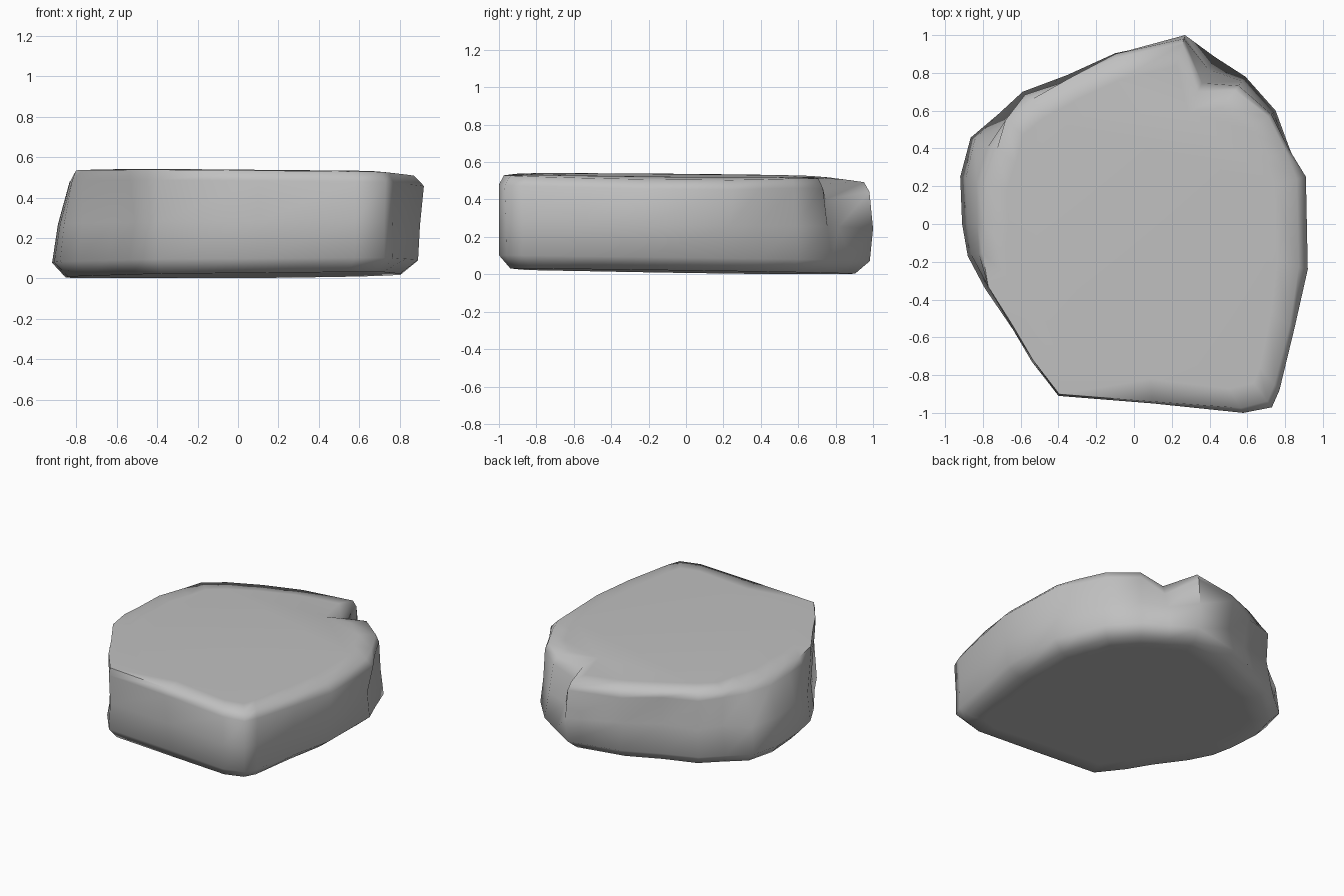
import bpy
import bmesh
from mathutils import Vector

default_cube = bpy.data.objects.get("Cube")
if default_cube:
    bpy.data.objects.remove(default_cube, do_unlink=True)

# Stone colour
stone = bpy.data.materials.new("stone_grey")
stone.use_nodes = True
stone_colour = (0.53, 0.53, 0.53, 1)
stone.diffuse_color = stone_colour
stone.node_tree.nodes["Principled BSDF"].inputs["Base Color"].default_value = stone_colour

# Outline stations: x, y, then insets of the foot, belly, shoulder and crown
stations = [
    (-.40, -.91, .06, .01, .00, .01), (.10, -.95, .05, .01, .00, .01),
    (.58, -1.0, .07, .00, .00, .03), (.73, -.97, .09, .01, .00, .04),
    (.77, -.88, .08, .01, .00, .04), (.85, -.55, .11, .03, .00, .03),
    (.92, -.24, .12, .02, .00, .05), (.91, .25, .11, .04, .00, .05),
    (.83, .40, .08, .05, .01, .03), (.75, .60, .07, .02, .03, .05),
    (.59, .78, .07, .03, .06, .09), (.43, .89, .08, .08, .16, .21),
    (.27, 1.0, .10, .00, .02, .05), (-.10, .91, .08, .05, .01, .03),
    (-.35, .79, .07, .06, .03, .02), (-.59, .70, .07, .03, .02, .06),
    (-.72, .58, .07, .07, .05, .05), (-.87, .46, .08, .03, .11, .16),
    (-.92, .25, .07, .03, .09, .14), (-.91, .00, .07, .03, .08, .12),
    (-.88, -.17, .07, .02, .06, .08), (-.79, -.34, .06, .02, .02, .02),
    (-.64, -.56, .06, .03, .00, .01), (-.54, -.73, .06, .05, .01, .01),
]


def bottom_height(x, y):
    return max(0, .014 - .014 * y + .008 * x)


def top_height(x, y):
    """Upper face: gently tilted, falling away at the back tip and right edge."""
    return .525 - .01 * x - .01 * y - .08 * max(0, y - .7) - .06 * max(0, x - .7)


def ring(bm, level, inset):
    """Add one loop of vertices; level runs from bottom (0) to top (1)."""
    verts = []
    for x, y, *insets in stations:
        flat = Vector((x, y))
        flat -= flat.normalized() * inset(*insets)
        low, high = bottom_height(*flat), top_height(*flat)
        verts.append(bm.verts.new((flat.x, flat.y, low + (high - low) * level)))
    return verts


# Slab: stacked loops from the underside to the upper face
bm = bmesh.new()
layers = [
    (0, lambda foot, belly, shoulder, crown: foot + .12),
    (0, lambda foot, belly, shoulder, crown: foot),
    (.14, lambda foot, belly, shoulder, crown: max(0, foot - .07) * .6),
    (.5, lambda foot, belly, shoulder, crown: belly),
    (.9, lambda foot, belly, shoulder, crown: shoulder),
    (1, lambda foot, belly, shoulder, crown: crown),
    (1.01, lambda foot, belly, shoulder, crown: crown + .12),
]
loops = [ring(bm, level, inset) for level, inset in layers]
count = len(stations)
for lower, upper in zip(loops, loops[1:]):
    for i in range(count):
        j = (i + 1) % count
        bm.faces.new((lower[i], lower[j], upper[j], upper[i]))
bm.faces.new(list(reversed(loops[0])))
bm.faces.new(loops[-1])

# Chip: lower the crown at the back notch, where the inset is deepest
notch = max(range(count), key=lambda i: stations[i][-1])
loops[-2][notch].co.z -= .03
loops[-3][notch].co.z -= .06

bmesh.ops.recalc_face_normals(bm, faces=bm.faces)
mesh = bpy.data.meshes.new("rock_slab")
bm.to_mesh(mesh)
bm.free()
mesh.materials.append(stone)
slab = bpy.data.objects.new("rock_slab", mesh)
bpy.context.collection.objects.link(slab)

# Smooth shading with crisp breaks
bpy.ops.object.select_all(action="DESELECT")
slab.select_set(True)
bpy.context.view_layer.objects.active = slab
bpy.ops.object.shade_smooth_by_angle(angle=1.3)
